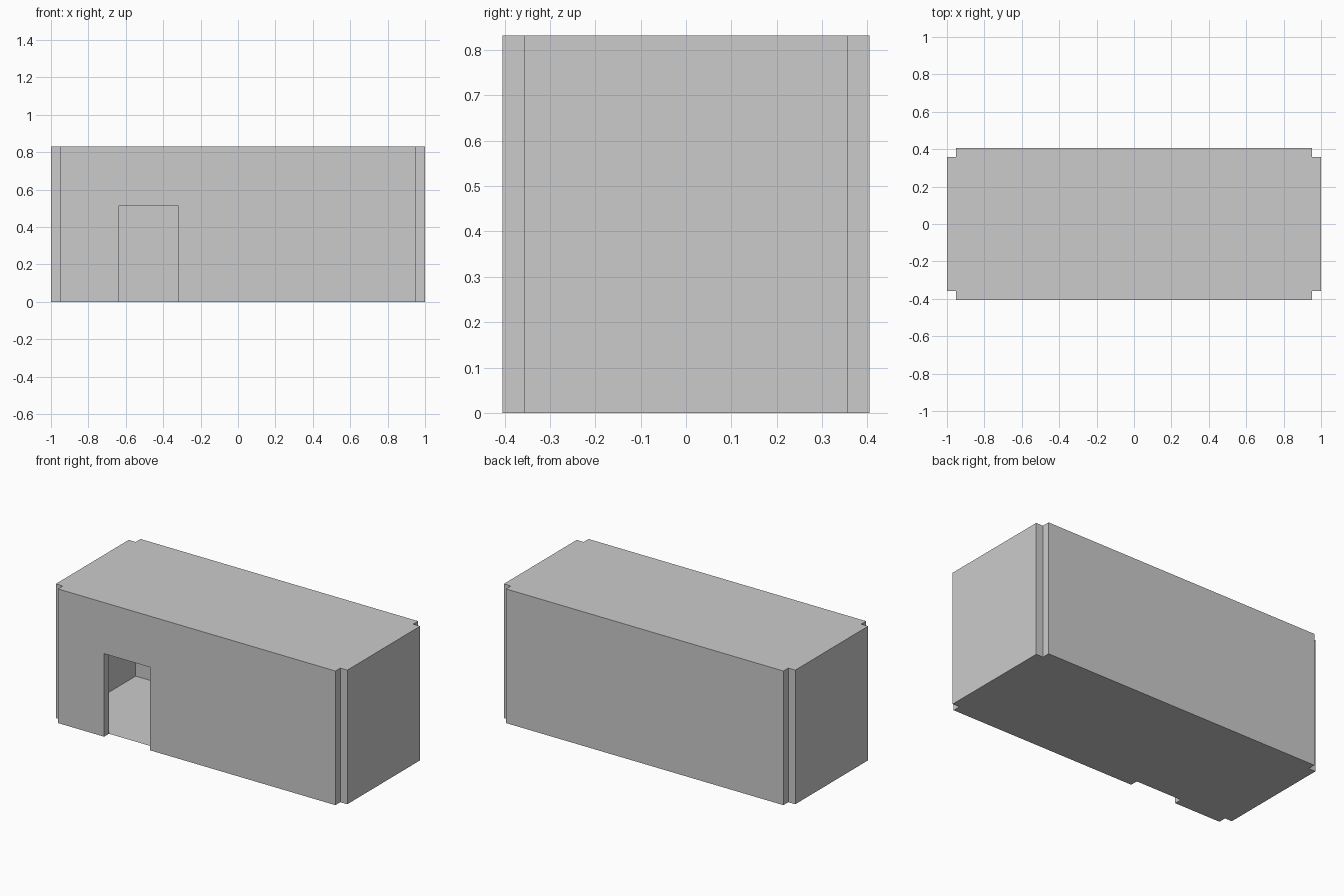
import bpy
import bmesh
from mathutils import Vector

if "Cube" in bpy.data.objects:
    bpy.data.objects.remove(bpy.data.objects["Cube"])

X, Y, H, T = 0.952, 0.357, 0.832, 0.048      # room half sizes, height, wall thickness
DOOR_L, DOOR_R, DOOR_H = -0.635, -0.32, 0.515

wall_mat = bpy.data.materials.new("wall_grey")
wall_mat.diffuse_color = (0.68, 0.68, 0.68, 1)
wall_mat.use_nodes = True
wall_mat.node_tree.nodes["Principled BSDF"].inputs["Base Color"].default_value = wall_mat.diffuse_color
room_mat = bpy.data.materials.new("room_grey")
room_mat.diffuse_color = (0.8, 0.8, 0.8, 1)
room_mat.use_nodes = True
room_mat.node_tree.nodes["Principled BSDF"].inputs["Base Color"].default_value = room_mat.diffuse_color


def finish(bm, name, mat):
    mesh = bpy.data.meshes.new(name)
    bm.to_mesh(mesh)
    bm.free()
    mesh.materials.append(mat)
    obj = bpy.data.objects.new(name, mesh)
    bpy.context.collection.objects.link(obj)
    return obj


def add_face(bm, points):
    return bm.faces.new([bm.verts.new(p) for p in points])


def wall(name, points, outward):
    """Extrude an inner wall outline outward; the room lining closes its inside."""
    bm = bmesh.new()
    lining = add_face(bm, points)
    grown = bmesh.ops.extrude_face_region(bm, geom=[lining], use_keep_orig=True)
    verts = [g for g in grown["geom"] if isinstance(g, bmesh.types.BMVert)]
    bmesh.ops.translate(bm, verts=verts, vec=Vector(outward) * T)
    bmesh.ops.recalc_face_normals(bm, faces=bm.faces)
    bmesh.ops.delete(bm, geom=[lining], context='FACES_ONLY')
    finish(bm, name, wall_mat)


# Outlines on the inner planes of the room
front = [(x, -Y, z) for x, z in [(-X, 0), (DOOR_L, 0), (DOOR_L, DOOR_H), (DOOR_R, DOOR_H),
                                 (DOOR_R, 0), (X, 0), (X, H), (-X, H)]]
back = [(x, Y, z) for x, z in [(-X, 0), (X, 0), (X, H), (-X, H)]]
left, right = [[(s * X, y, z) for y, z in [(-Y, 0), (Y, 0), (Y, H), (-Y, H)]] for s in (-1, 1)]
floor, ceiling = [[(-X, -Y, z), (X, -Y, z), (X, Y, z), (-X, Y, z)] for z in (0, H)]

# Thick outer walls with open corner notches
wall("front_wall", front, (0, -1, 0))
wall("back_wall", back, (0, 1, 0))
wall("left_wall", left, (-1, 0, 0))
wall("right_wall", right, (1, 0, 0))

# Thin inner room: floor, ceiling and wall lining facing inward
bm = bmesh.new()
centre = Vector((0, 0, H / 2))
for outline in (front, back, left, right, floor, ceiling):
    face = add_face(bm, outline)
    face.normal_update()
    if face.normal.dot(centre - face.verts[0].co) < 0:
        face.normal_flip()
bmesh.ops.remove_doubles(bm, verts=bm.verts, dist=1e-5)
finish(bm, "room_lining", room_mat)
